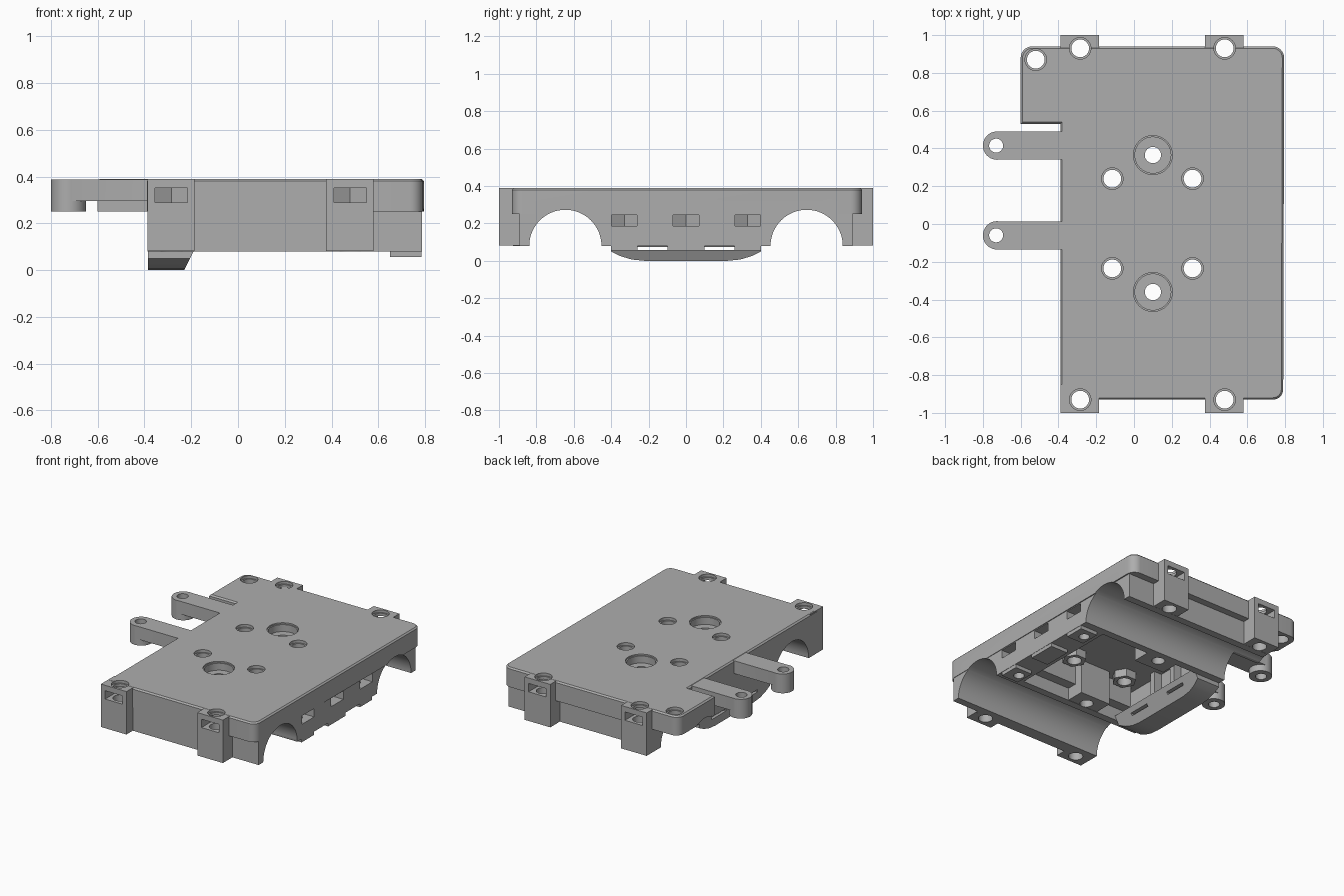
import bpy, bmesh, math
from math import sin, cos, pi
from mathutils import Matrix

old = bpy.data.objects.get("Cube")
if old:
    bpy.data.objects.remove(old, do_unlink=True)

gray = bpy.data.materials.new("plain_gray")
gray.use_nodes = True
color = (0.42, 0.42, 0.42, 1)
gray.diffuse_color = color
gray.node_tree.nodes["Principled BSDF"].inputs["Base Color"].default_value = color


def make(name, bm):
    bmesh.ops.recalc_face_normals(bm, faces=bm.faces[:])
    mesh = bpy.data.meshes.new(name)
    bm.to_mesh(mesh)
    bm.free()
    mesh.materials.append(gray)
    ob = bpy.data.objects.new(name, mesh)
    bpy.context.scene.collection.objects.link(ob)
    return ob


def prism(name, outline, z0, z1, chamfer=0):
    """Extrude an xy outline upwards, optionally chamfering its top rim."""
    bm = bmesh.new()
    face = bm.faces.new([bm.verts.new((x, y, z0)) for x, y in outline])
    new = bmesh.ops.extrude_face_region(bm, geom=[face])["geom"]
    bmesh.ops.translate(bm, vec=(0, 0, z1 - z0),
                        verts=[v for v in new if isinstance(v, bmesh.types.BMVert)])
    if chamfer:
        rim = [e for e in bm.edges if all(v.co.z > z1 - 1e-4 for v in e.verts)]
        bmesh.ops.bevel(bm, geom=rim, offset=chamfer, segments=1, affect='EDGES')
    return make(name, bm)


def box(name, x0, x1, y0, y1, z0, z1):
    return prism(name, [(x0, y0), (x1, y0), (x1, y1), (x0, y1)], z0, z1)


def disc(name, x, y, r, z0, z1, n=40, turn=0):
    pts = [(x + r * cos(turn + 2 * pi * i / n), y + r * sin(turn + 2 * pi * i / n))
           for i in range(n)]
    return prism(name, pts, z0, z1)


def rounded(corner, r, start):
    """Quarter-circle points for an outline corner."""
    cx, cy = corner
    return [(cx + r * cos(start + pi / 2 * i / 8), cy + r * sin(start + pi / 2 * i / 8))
            for i in range(9)]


def combine(base, tools, operation):
    """Apply the boolean tools to the base, then discard them."""
    for tool in tools:
        mod = base.modifiers.new("combine", 'BOOLEAN')
        mod.object, mod.operation, mod.solver = tool, operation, 'EXACT'
        tool.hide_render = True
    graph = bpy.context.evaluated_depsgraph_get()
    mesh = bpy.data.meshes.new_from_object(base.evaluated_get(graph))
    base.modifiers.clear()
    base.data = mesh
    for tool in tools:
        bpy.data.objects.remove(tool, do_unlink=True)


def nut_pocket(x, y, z0, z1, angle, reach=0.2):
    """Hexagonal pocket with a pointed inner end, open along the angle."""
    r, h = 0.08, 0.04
    w = r * cos(pi / 6)
    local = [(reach, -w), (reach, w), (-h, w), (-r, 0), (-h, -w)]
    c, s = cos(angle), sin(angle)
    return prism("nut_pocket", [(x + c * a - s * b, y + s * a + c * b) for a, b in local], z0, z1)


TOP, BASE = 0.39, 0.08
POSTS = [(px, py) for px in (-0.285, 0.48) for py in (-0.93, 0.93)]
TABS = (0.415, -0.06)
SMALL = [(px, py) for px in (-0.115, 0.31) for py in (-0.235, 0.24)]
LARGE = [(0.1, 0.365), (0.1, -0.36)]

# top plate with rounded corners and the side ear
outline = [(-0.39, -0.93)]
outline += rounded((0.735, -0.875), 0.055, -pi / 2)
outline += rounded((0.735, 0.88), 0.06, 0)
outline += rounded((-0.54, 0.88), 0.06, pi / 2)
outline += [(-0.6, 0.53), (-0.39, 0.53)]
body = prism("housing", outline, 0.25, TOP, 0.01)

# lower block, stepped in under the plate
lower = prism("lower_block", [(-0.387, -0.926), (0.57, -0.926), (0.57, -0.89),
                              (0.787, -0.89), (0.787, 0.89), (-0.387, 0.89)], BASE, 0.3)
combine(body, [lower], 'UNION')

# underside cavity and two round channels
cuts = [box("cavity", -0.3, 0.6, -0.4, 0.4, 0, 0.325)]
for cy in (-0.645, 0.645):
    bm = bmesh.new()
    bmesh.ops.create_cone(bm, cap_ends=True, segments=64, radius1=0.193, radius2=0.193, depth=3,
                          matrix=Matrix.Translation((0, cy, BASE)) @ Matrix.Rotation(pi / 2, 4, 'Y'))
    cuts.append(make("channel", bm))
combine(body, cuts, 'DIFFERENCE')

# corner screw posts
parts = []
for px, py in POSTS:
    y0, y1 = (-1, -0.85) if py < 0 else (0.85, 1)
    parts.append(box("post", px - 0.103, px + 0.1, y0, y1, BASE + 0.001, TOP - 0.001))

# side tabs with round ends
for ty in TABS:
    parts.append(box("tab_arm", -0.725, -0.34, ty - 0.074, ty + 0.074, 0.296, TOP - 0.002))
    parts.append(disc("tab_end", -0.725, ty, 0.075, 0.25, TOP - 0.002))

# screw bosses, hex pads and lugs under the plate
for bx, by in LARGE:
    side = 1 if by > 0 else -1
    ya, yb = sorted((side * 0.27, side * 0.43))
    parts.append(box("boss", bx - 0.12, bx + 0.12, ya, yb, BASE + 0.002, 0.35))
    parts.append(box("boss_step", bx - 0.35, bx + 0.45, *sorted((side * 0.33, side * 0.41)), 0.17, 0.34))
for hx, hy in SMALL:
    parts.append(disc("hex_pad", hx, hy, 0.08, 0.27, 0.35, 6))
for ly, half in ((-0.33, 0.07), (0, 0.1), (0.33, 0.07)):
    parts.append(box("lug", 0.65, 0.785, ly - half, ly + half, 0.055, 0.15))

# curved keel along the inner side, with a slanted inner face
half_arc = [(0.4, 0.11), (0.4, 0.05), (0.35, 0.025), (0.29, 0.007), (0.22, 0)]
profile = half_arc + [(-y, z) for y, z in reversed(half_arc)]
keel = prism("keel", profile, 0, 1)
for v in keel.data.vertices:
    y, z, end = v.co
    v.co = (-0.23 + 0.5 * z if end > 0.5 else -0.386, y, z)
bm = bmesh.new()
bm.from_mesh(keel.data)
bmesh.ops.recalc_face_normals(bm, faces=bm.faces[:])
bm.to_mesh(keel.data)
bm.free()
for s in (-1, 1):
    combine(keel, [box("keel_slot", -0.6, 0, *sorted((s * 0.1, s * 0.26)), 0.058, 0.075)], 'DIFFERENCE')
parts.append(keel)
for s in (-1, 1):
    parts.append(box("keel_strut", -0.33, -0.24, s * 0.1 - 0.02, s * 0.1 + 0.02, 0.09, 0.34))
combine(body, parts, 'UNION')

# screw holes with wider rims
cuts = []
for hx, hy in POSTS + SMALL + [(-0.52, 0.87)]:
    cuts.append(disc("hole", hx, hy, 0.047, -0.1, 0.5))
    cuts.append(disc("hole_rim", hx, hy, 0.057, TOP - 0.02, 0.5))
for hx, hy in LARGE:
    cuts.append(disc("hole", hx, hy, 0.043, -0.1, 0.5))
    cuts.append(disc("counterbore", hx, hy, 0.095, TOP - 0.06, 0.5))
    cuts.append(disc("counterbore_rim", hx, hy, 0.103, TOP - 0.01, 0.5))
for ty in TABS:
    cuts.append(disc("tab_hole", -0.73, ty, 0.037, 0, 0.5))

# nut pockets in the posts and the side wall
for px, py in POSTS:
    cuts.append(nut_pocket(px, py, 0.29, 0.35, pi / 2 if py > 0 else -pi / 2))
for wy in (-0.33, 0, 0.33):
    cuts.append(nut_pocket(0.71, wy, 0.185, 0.245, 0))
    if wy:
        cuts.append(disc("lug_hole", 0.7, wy, 0.035, 0, 0.2))
combine(body, cuts, 'DIFFERENCE')

# keep edges crisp while the curves stay smooth
bpy.ops.object.select_all(action='DESELECT')
body.select_set(True)
bpy.context.view_layer.objects.active = body
bpy.ops.object.shade_smooth_by_angle(angle=math.radians(30))
